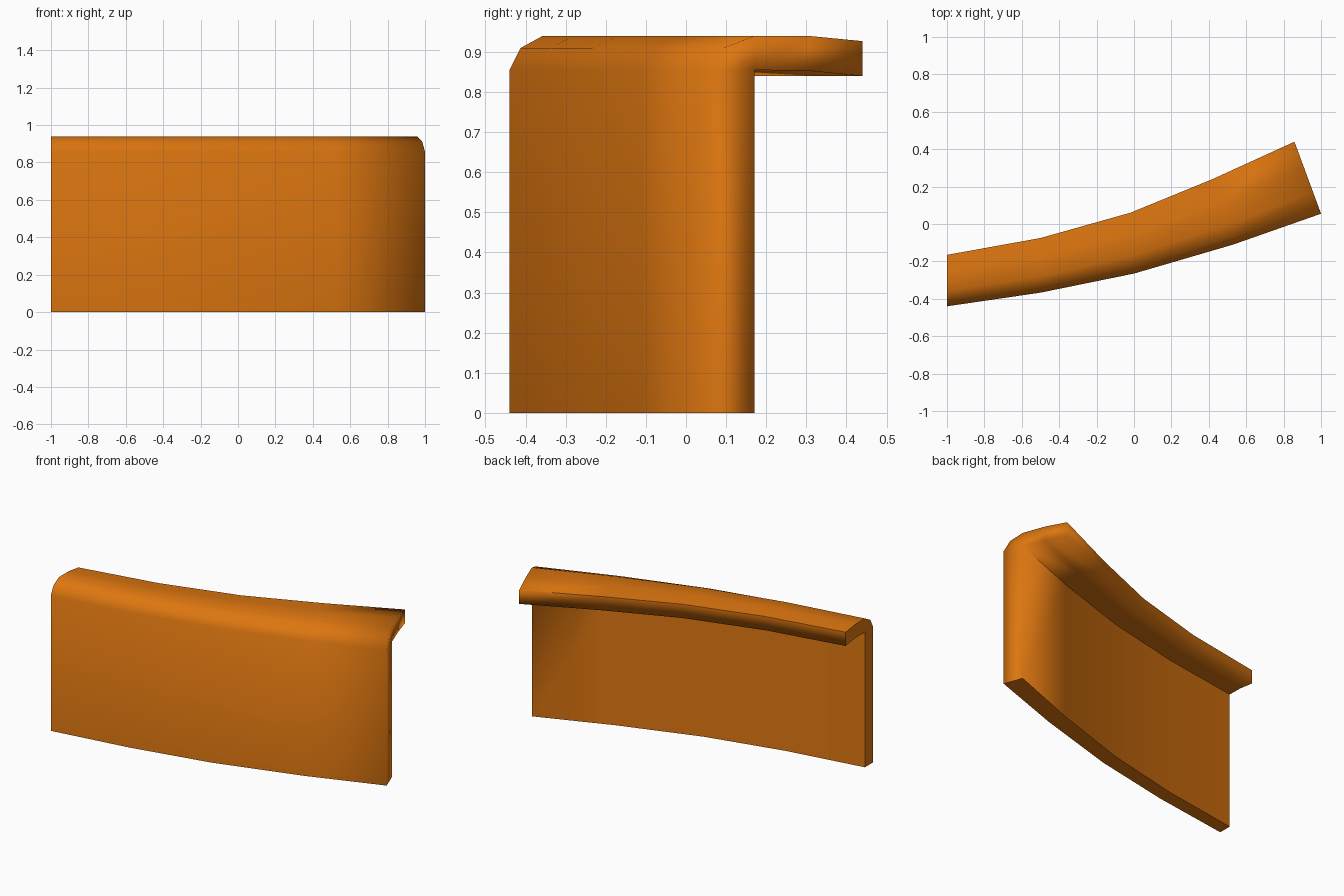
import bpy, bmesh, math

cube = bpy.data.objects.get("Cube")
if cube:
    bpy.data.objects.remove(cube, do_unlink=True)

# Material
orange = bpy.data.materials.new("orange")
orange.use_nodes = True
colour = (0.72, 0.18, 0.005, 1)
orange.diffuse_color = colour
bsdf = next(n for n in orange.node_tree.nodes if n.type == "BSDF_PRINCIPLED")
bsdf.inputs["Base Color"].default_value = colour

# Plan: front and back edges of the curved, widening sweep
front = [(-1, -0.44), (-0.5, -0.367), (0, -0.265), (0.53, -0.11), (1, 0.055)]
back = [(-1, -0.165), (-0.5, -0.075), (-0.02, 0.06), (0.42, 0.24), (0.858, 0.44)]

# Hooked cross-section: (fraction from front to back, height)
profile = [(0, 0), (0, 0.855), (0.1, 0.91), (0.3, 0.94), (0.65, 0.94), (1, 0.927),
           (1, 0.84), (0.65, 0.853), (0.3, 0.855), (0.3, 0)]
cap_parts = [(0, 1, 8, 9), (1, 2, 3, 8), (3, 4, 7, 8), (4, 5, 6, 7)]

bm = bmesh.new()
rings = []
for (fx, fy), (bx, by) in zip(front, back):
    rings.append([bm.verts.new((fx + (bx - fx) * u, fy + (by - fy) * u, z))
                  for u, z in profile])

# Skin between neighbouring sections
count = len(profile)
for a, b in zip(rings, rings[1:]):
    for i in range(count):
        j = (i + 1) % count
        bm.faces.new((a[i], b[i], b[j], a[j]))

# End caps
left_end = []
right_end = []
for part in cap_parts:
    right_end.append(bm.faces.new([rings[0][i] for i in part]))
    left_end.append(bm.faces.new([rings[-1][i] for i in reversed(part)]))
bmesh.ops.recalc_face_normals(bm, faces=bm.faces[:])

# Soft shading, with hard edges at the base, one end, the inner corner and the lip
tip_top = {ring[5] for ring in rings}
inner_corner = {ring[8] for ring in rings}
base = {v for ring in rings for v in (ring[0], ring[-1])}
for face in bm.faces:
    face.smooth = True
for edge in bm.edges:
    verts = set(edge.verts)
    sharp_angle = edge.calc_face_angle(0) > math.radians(40)
    plain_end = any(f in right_end for f in edge.link_faces)
    hard_line = any(verts <= group for group in (base, tip_top, inner_corner))
    if sharp_angle and (plain_end or hard_line):
        edge.smooth = False

mesh = bpy.data.meshes.new("curved_panel")
bm.to_mesh(mesh)
bm.free()
mesh.materials.append(orange)
panel = bpy.data.objects.new("curved_panel", mesh)
bpy.context.collection.objects.link(panel)
